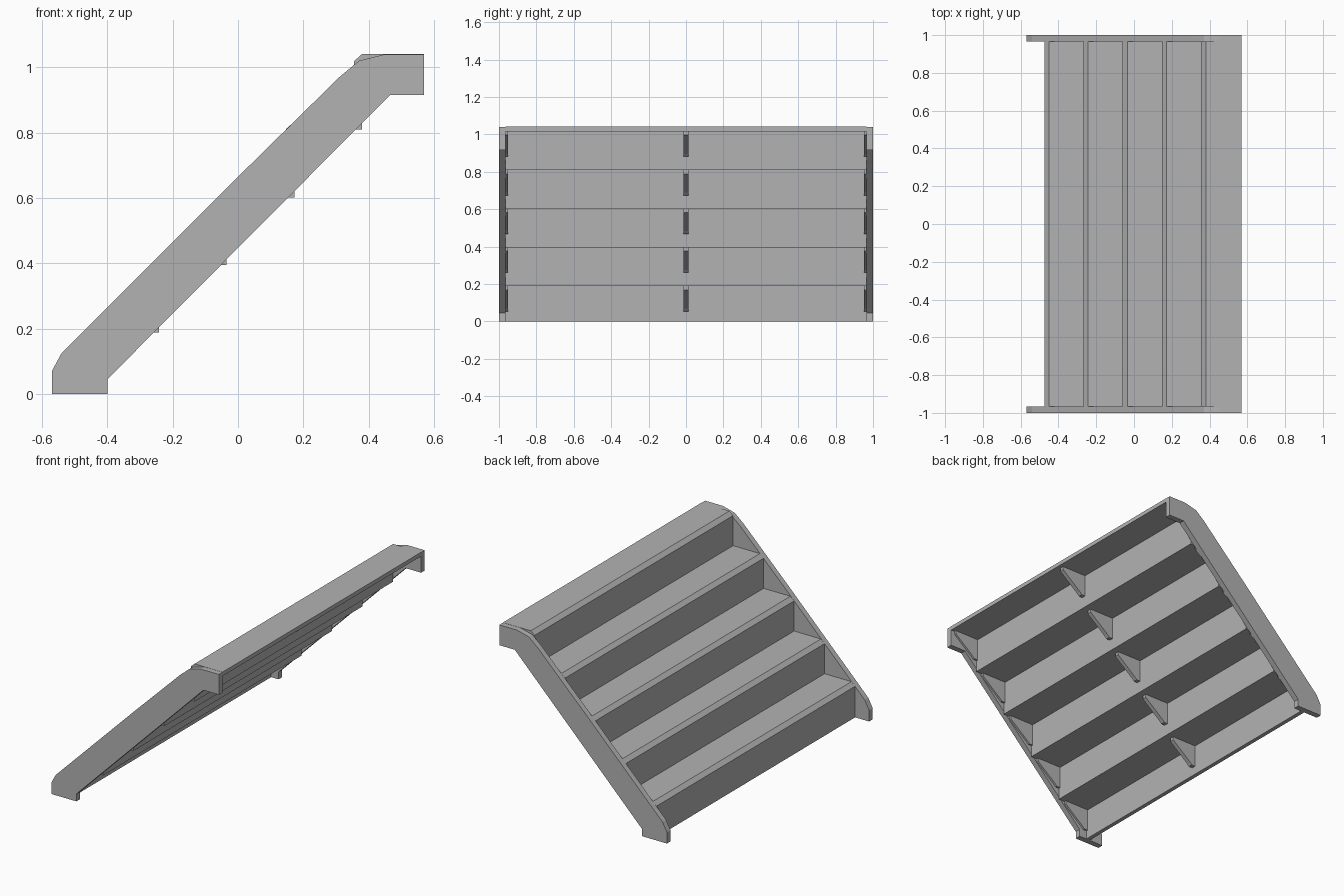
import bpy
import bmesh

if "Cube" in bpy.data.objects:
    bpy.data.objects.remove(bpy.data.objects["Cube"], do_unlink=True)

grey = bpy.data.materials.new("plain grey")
grey.use_nodes = True
COLOUR = (0.45, 0.45, 0.45, 1)
grey.diffuse_color = COLOUR
grey.node_tree.nodes["Principled BSDF"].inputs["Base Color"].default_value = COLOUR


def extrude_profile(name, profile, y0, y1):
    """Extrude an (x, z) outline along y into a solid."""
    bm = bmesh.new()
    face = bm.faces.new([bm.verts.new((x, y0, z)) for x, z in profile])
    new = bmesh.ops.extrude_face_region(bm, geom=[face])["geom"]
    moved = [v for v in new if isinstance(v, bmesh.types.BMVert)]
    bmesh.ops.translate(bm, verts=moved, vec=(0, y1 - y0, 0))
    bmesh.ops.recalc_face_normals(bm, faces=bm.faces)
    mesh = bpy.data.meshes.new(name)
    bm.to_mesh(mesh)
    bm.free()
    mesh.materials.append(grey)
    obj = bpy.data.objects.new(name, mesh)
    bpy.context.collection.objects.link(obj)
    return obj


HALF, INNER = 1.0, 0.965
THICK = 0.025
STEPS, RUN, RISE = 5, 0.2075, 0.207
FIRST_X, FIRST_Z = -0.475, 0.213
TOP_END = 0.57

# Side stringers
stringer = [(-0.57, 0), (-0.40, 0), (-0.40, 0.045), (0.465, 0.915),
            (TOP_END, 0.915), (TOP_END, 1.04), (0.45, 1.04), (0.37, 1.02),
            (0.31, 0.97), (-0.005, 0.66), (-0.54, 0.125), (-0.57, 0.07)]
extrude_profile("right_stringer", stringer, -HALF, -INNER)
extrude_profile("left_stringer", stringer, INNER, HALF)

for i in range(STEPS):
    x = FIRST_X + i * RUN
    z = FIRST_Z + i * RISE
    under = z - THICK
    back = TOP_END if i == STEPS - 1 else x + RUN + THICK
    n = i + 1

    # Tread with a chamfered nosing
    tread = [(x, under), (back, under), (back, z), (x + THICK, z), (x, under + 0.003)]
    extrude_profile(f"tread_{n}", tread, -INNER, INNER)

    # Riser below the nosing
    foot = 0 if i == 0 else z - RISE
    riser = [(x, foot), (x + THICK, foot), (x + THICK, under), (x, under)]
    extrude_profile(f"riser_{n}", riser, -INNER, INNER)

    # Gusset brackets in the corner behind riser and under tread
    r = x + THICK
    gusset = [(r, under), (r, under - 0.135), (r + 0.025, under - 0.135),
              (r + 0.04, under - 0.12), (r + 0.165, under - 0.02), (r + 0.165, under)]
    for side, y0, y1 in (("right", -INNER, -0.953), ("middle", -0.013, 0.013),
                         ("left", 0.953, INNER)):
        extrude_profile(f"{side}_gusset_{n}", gusset, y0, y1)
